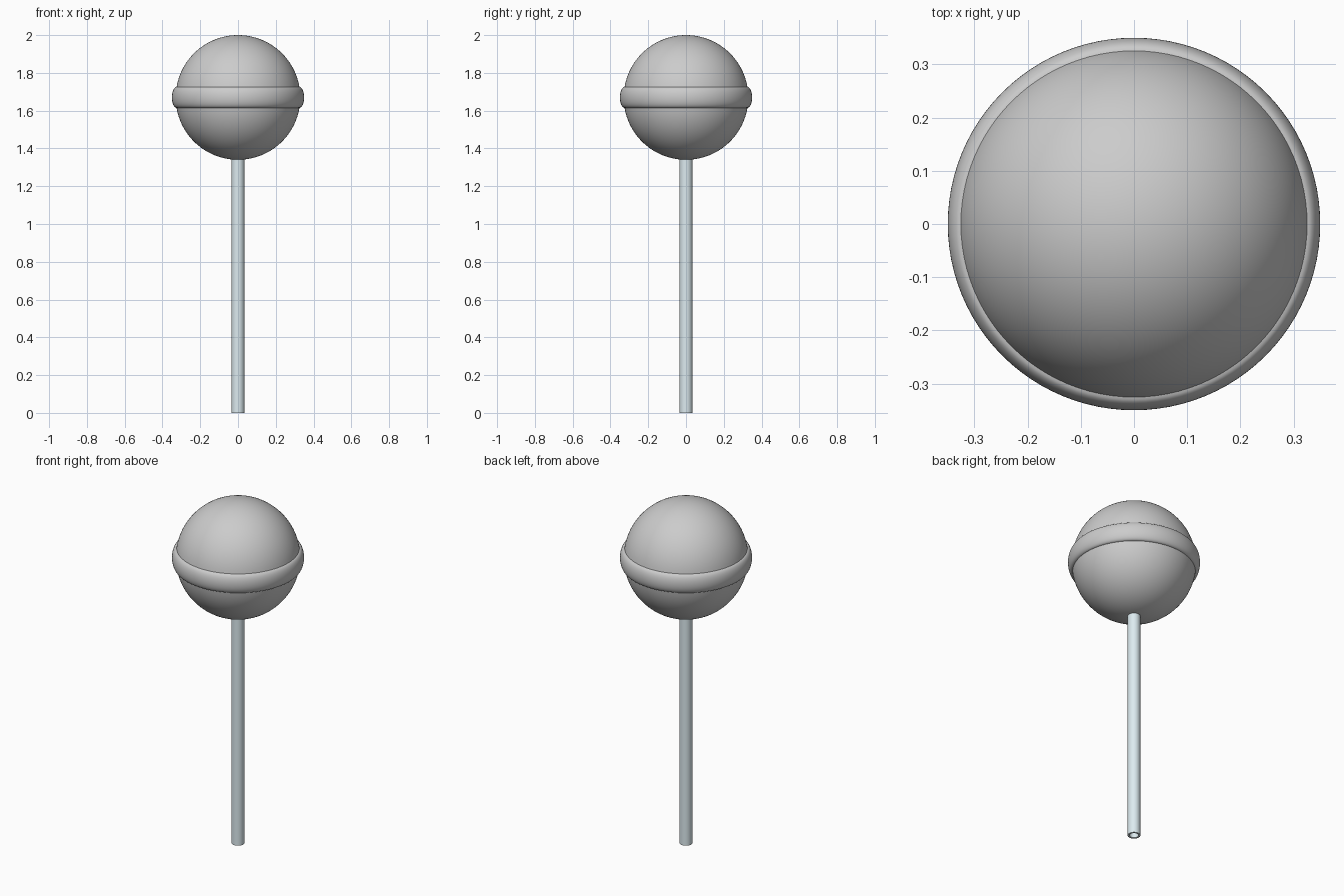
import bpy, bmesh
from math import sin, cos, pi, sqrt, acos, radians

if "Cube" in bpy.data.objects:
    bpy.data.objects.remove(bpy.data.objects["Cube"])


def lathe(name, profile, segments, closed=False):
    """Spin an (r, z) profile around the z axis."""
    bm = bmesh.new()
    verts = [bm.verts.new((r, 0, z)) for r, z in profile]
    pairs = list(zip(verts, verts[1:]))
    if closed:
        pairs.append((verts[-1], verts[0]))
    edges = [bm.edges.new(p) for p in pairs]
    bmesh.ops.spin(bm, geom=verts + edges, axis=(0, 0, 1), cent=(0, 0, 0),
                   angle=2 * pi, steps=segments, use_merge=False)
    bmesh.ops.remove_doubles(bm, verts=bm.verts, dist=1e-5)
    bmesh.ops.recalc_face_normals(bm, faces=bm.faces)
    mesh = bpy.data.meshes.new(name)
    bm.to_mesh(mesh)
    bm.free()
    obj = bpy.data.objects.new(name, mesh)
    bpy.context.collection.objects.link(obj)
    bpy.ops.object.select_all(action='DESELECT')
    obj.select_set(True)
    bpy.context.view_layer.objects.active = obj
    bpy.ops.object.shade_smooth_by_angle(angle=radians(35))
    return obj


# Candy ball with a rounded band around its equator
R, ZC = 0.33, 1.67
BAND_H, BAND_R = 0.055, 0.35
edge_r = sqrt(R * R - BAND_H * BAND_H)
edge_a = acos(BAND_H / R)
N = 28
upper = [(R * sin(edge_a * i / N), R * cos(edge_a * i / N)) for i in range(N)]
M = 16
band = [(edge_r + (BAND_R - edge_r) * sin(pi * i / M), BAND_H * cos(pi * i / M))
        for i in range(M + 1)]
lower = [(r, -z) for r, z in reversed(upper)]
lathe("candy_ball", [(r, ZC + z) for r, z in upper + band + lower], 96)

# Hollow paper stick, pushed into the ball
RO, RI, TOP = 0.034, 0.024, 1.40
stick = lathe("stick", [(RO, 0), (RO, TOP), (RI, TOP), (RI, 0)], 32, closed=True)
mat = bpy.data.materials.new("pale_stick")
mat.diffuse_color = (0.72, 0.83, 0.87, 1)
mat.use_nodes = True
mat.node_tree.nodes["Principled BSDF"].inputs["Base Color"].default_value = mat.diffuse_color
stick.data.materials.append(mat)
